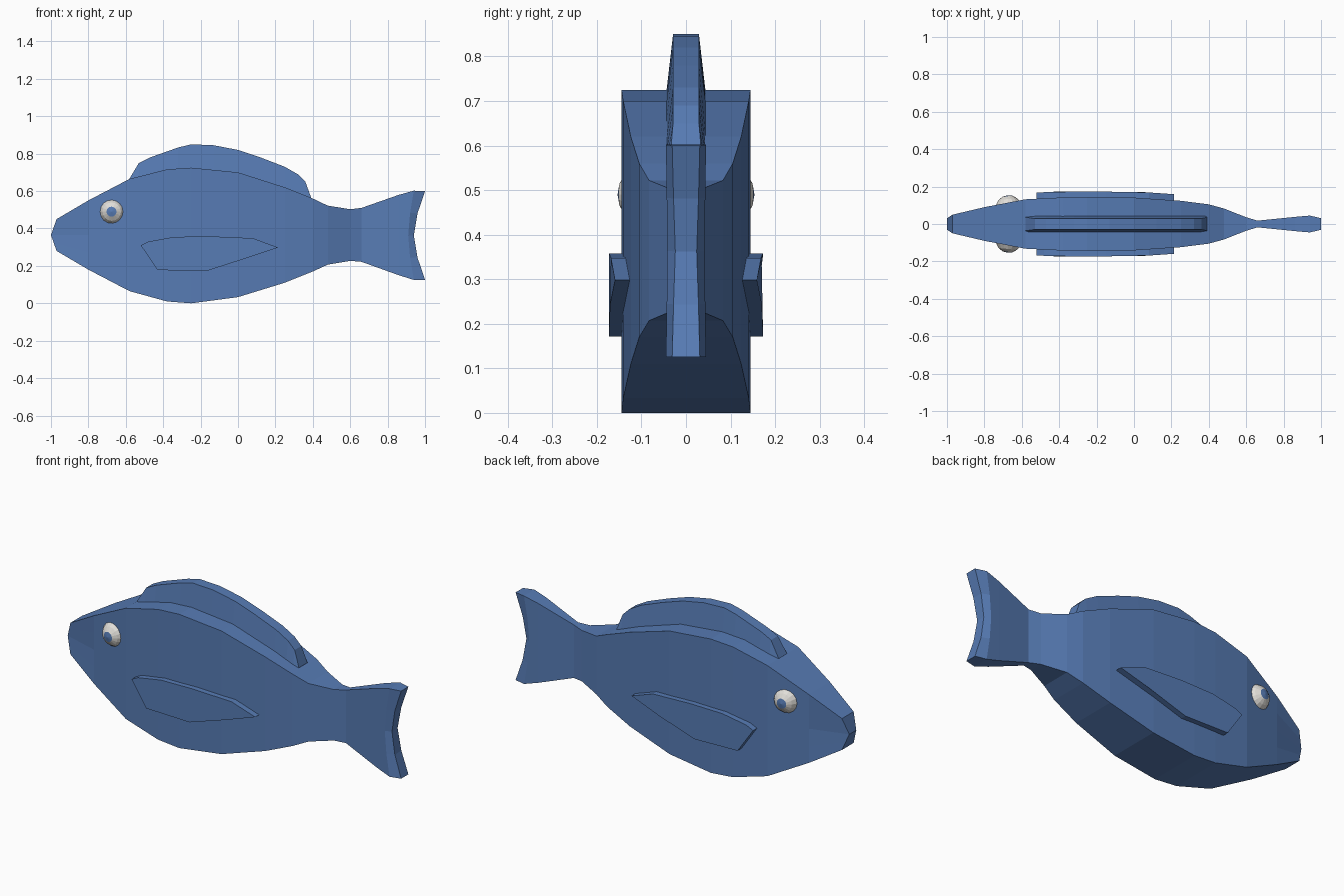
import bpy, bmesh, math
from mathutils import Matrix, Vector

if "Cube" in bpy.data.objects:
    bpy.data.objects.remove(bpy.data.objects["Cube"])


def material(name, rgb):
    m = bpy.data.materials.new(name)
    m.diffuse_color = (*rgb, 1)
    m.use_nodes = True
    m.node_tree.nodes["Principled BSDF"].inputs["Base Color"].default_value = m.diffuse_color
    return m


BLUE = material("blue", (0.095, 0.2, 0.46))
WHITE = material("eye white", (0.75, 0.73, 0.69))


def finish(name, bm, *mats):
    bmesh.ops.recalc_face_normals(bm, faces=bm.faces[:])
    me = bpy.data.meshes.new(name)
    bm.to_mesh(me)
    bm.free()
    for m in mats:
        me.materials.append(m)
    ob = bpy.data.objects.new(name, me)
    bpy.context.collection.objects.link(ob)
    return ob


def lerp_table(table, x, col):
    for a, b in zip(table, table[1:]):
        if x <= b[0]:
            t = max(0, (x - a[0]) / (b[0] - a[0]))
            return a[col] + (b[col] - a[col]) * t
    return table[-1][col]


# Body stations: x, bottom z, top z
STATIONS = [(-.97, .28, .45), (-.8, .18, .55), (-.58, .065, .665), (-.38, .01, .716),
            (-.25, .0, .725), (0, .033, .70), (.25, .11, .62), (.4, .17, .56),
            (.48, .207, .522), (.6, .227, .503), (.66, .222, .51), (.86, .15, .58),
            (.94, .125, .602), (1, .125, .60)]
# Half width along the length
WIDTHS = [(-1, .03), (-.97, .05), (-.8, .09), (-.58, .132), (-.38, .142), (-.25, .145),
          (0, .141), (.25, .124), (.4, .105), (.48, .083), (.6, .036), (.66, .018),
          (.86, .038), (.94, .045), (1, .031)]
# x offset of the five rows at nose and tail (pointed nose, notched tail)
BEND = {-.97: (0, -.015, -.03, -.015, 0), .94: (0, -.02, -.03, -.02, 0),
        1: (0, -.04, -.06, -.04, 0)}

# Body and tail: two side walls closed by top, bottom, nose and tail strips
bm = bmesh.new()
grid = {}
for i, (x, zb, zt) in enumerate(STATIONS):
    for r in range(5):
        px = x + BEND.get(x, (0,) * 5)[r]
        w = lerp_table(WIDTHS, px, 1)
        if x == 1:
            w = (.031, .028, .024, .028, .031)[r]
        for s in (-1, 1):
            grid[i, r, s] = bm.verts.new((px, s * w, zb + (zt - zb) * r / 4))
last = len(STATIONS) - 1
for i in range(last):
    for s in (-1, 1):
        for r in range(4):
            bm.faces.new([grid[i, r, s], grid[i + 1, r, s], grid[i + 1, r + 1, s], grid[i, r + 1, s]])
    for r in (0, 4):
        bm.faces.new([grid[i, r, -1], grid[i + 1, r, -1], grid[i + 1, r, 1], grid[i, r, 1]])
for i in (0, last):
    for r in range(4):
        bm.faces.new([grid[i, r, -1], grid[i, r + 1, -1], grid[i, r + 1, 1], grid[i, r, 1]])
finish("body", bm, BLUE)

# Dorsal fin: tapered strip standing on the back
RIDGE = [(-.58, .667), (-.53, .75), (-.47, .78), (-.32, .833), (-.25, .85), (-.13, .845),
         (0, .82), (.12, .78), (.25, .73), (.32, .69), (.36, .65), (.39, .568)]
bm = bmesh.new()
rings = []
for x, z in RIDGE:
    base = lerp_table(STATIONS, x, 2) - .03
    top_w = .036 if x in (-.58, .39) else .029
    rings.append([bm.verts.new(p) for p in
                  ((x, -.047, base), (x, -top_w, z), (x, top_w, z), (x, .047, base))])
for a, b in zip(rings, rings[1:]):
    for k in range(4):
        bm.faces.new([a[k], b[k], b[(k + 1) % 4], a[(k + 1) % 4]])
bm.faces.new(rings[0])
bm.faces.new(rings[-1])
finish("dorsal_fin", bm, BLUE)

# Side fins: raised plates that follow the body sides
SIDE_FIN = [(-.52, .31), (-.48, .33), (-.34, .355), (-.15, .358), (.08, .348), (.215, .298),
            (.05, .243), (-.17, .172), (-.43, .178)]
for s, side in ((-1, "right"), (1, "left")):
    bm = bmesh.new()
    outer, inner = [], []
    for x, z in SIDE_FIN:
        w = lerp_table(WIDTHS, x, 1)
        outer.append(bm.verts.new((x, s * min(w + .033, .173), z)))
        inner.append(bm.verts.new((x, s * (w - .02), z)))
    n = len(outer)
    bm.faces.new(outer)
    bm.faces.new(inner)
    for k in range(n):
        j = (k + 1) % n
        bm.faces.new([outer[k], outer[j], inner[j], inner[k]])
    finish("side_fin_" + side, bm, BLUE)

    # Eye: ball with its pole facing outwards, the polar cap is the pupil
    bm = bmesh.new()
    bmesh.ops.create_uvsphere(bm, u_segments=16, v_segments=8, radius=.07)
    for f in bm.faces:
        f.material_index = 1 if f.calc_center_median().z > .064 else 0
    aim = Vector((-.1, s, 0)).to_track_quat('Z', 'Y').to_matrix().to_4x4()
    bm.transform(Matrix.Translation((-.67, s * .084, .49)) @ aim)
    finish("eye_" + side, bm, WHITE, BLUE)
